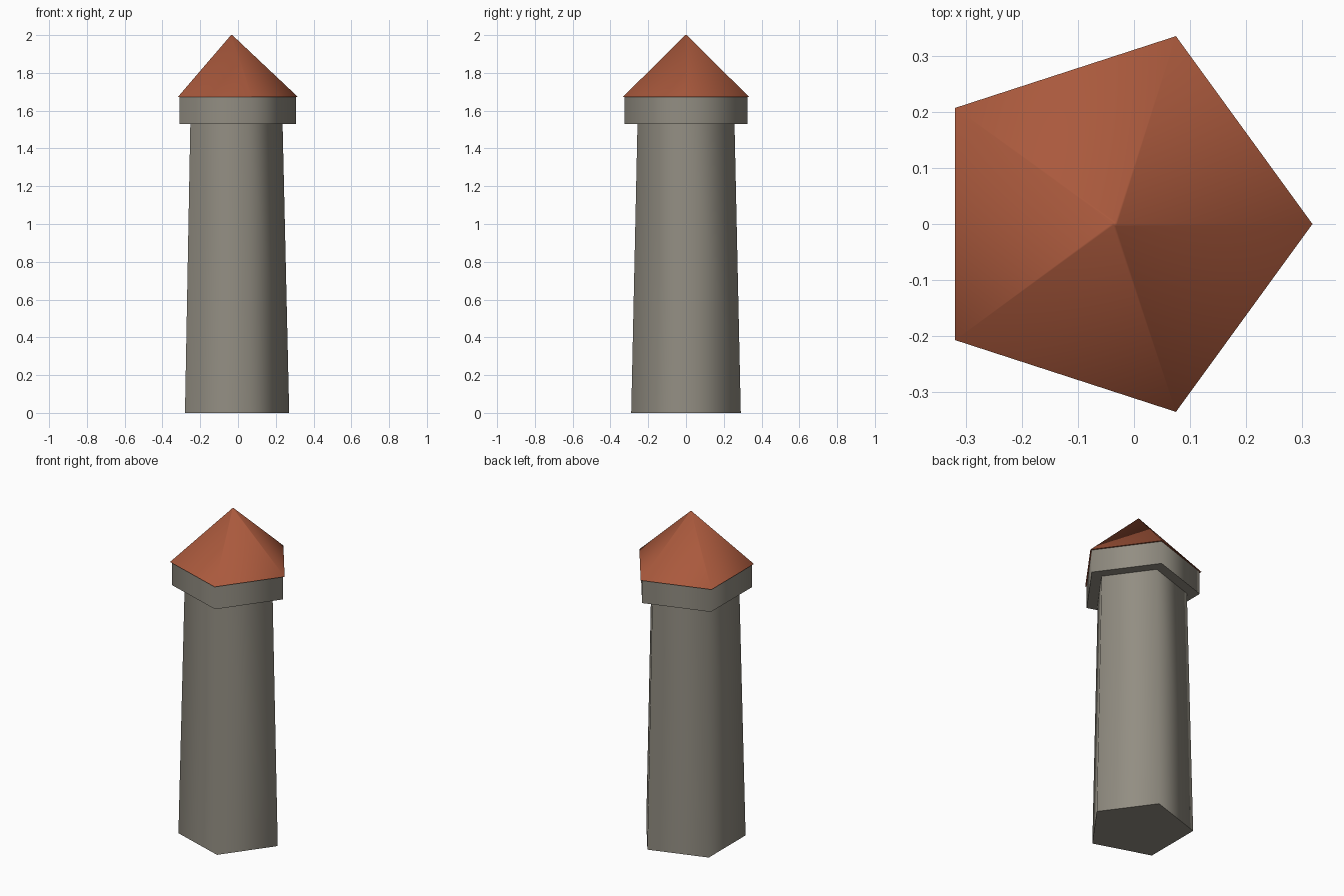
import bpy
import math

cube = bpy.data.objects.get("Cube")
if cube:
    bpy.data.objects.remove(cube, do_unlink=True)

SIDES = 5
CENTRE_X = -0.034


def make_material(name, rgb):
    mat = bpy.data.materials.new(name)
    mat.use_nodes = True
    mat.diffuse_color = (*rgb, 1)
    mat.node_tree.nodes["Principled BSDF"].inputs["Base Color"].default_value = (*rgb, 1)
    return mat


def pentagon_part(name, r_bottom, r_top, z_bottom, z_top, mat):
    """Tapered five-sided prism with one corner towards +x."""
    bpy.ops.mesh.primitive_cone_add(
        vertices=SIDES, radius1=r_bottom, radius2=r_top, depth=z_top - z_bottom,
        location=(CENTRE_X, 0, (z_bottom + z_top) / 2), rotation=(0, 0, -math.pi / 2))
    part = bpy.context.object
    part.name = name
    part.data.materials.append(mat)
    # Sides blend softly into each other, the caps stay crisp
    bpy.ops.object.shade_smooth_by_angle(angle=math.radians(80))
    return part


stone = make_material("grey stone", (0.29, 0.27, 0.225))
tile = make_material("terracotta tile", (0.4, 0.1, 0.046))

# Tapered shaft, overhanging collar and pointed roof
pentagon_part("tower_shaft", 0.305, 0.27, 0, 1.53, stone)
pentagon_part("tower_collar", 0.342, 0.342, 1.53, 1.672, stone)
pentagon_part("tower_roof", 0.352, 0.004, 1.672, 2.0, tile)
